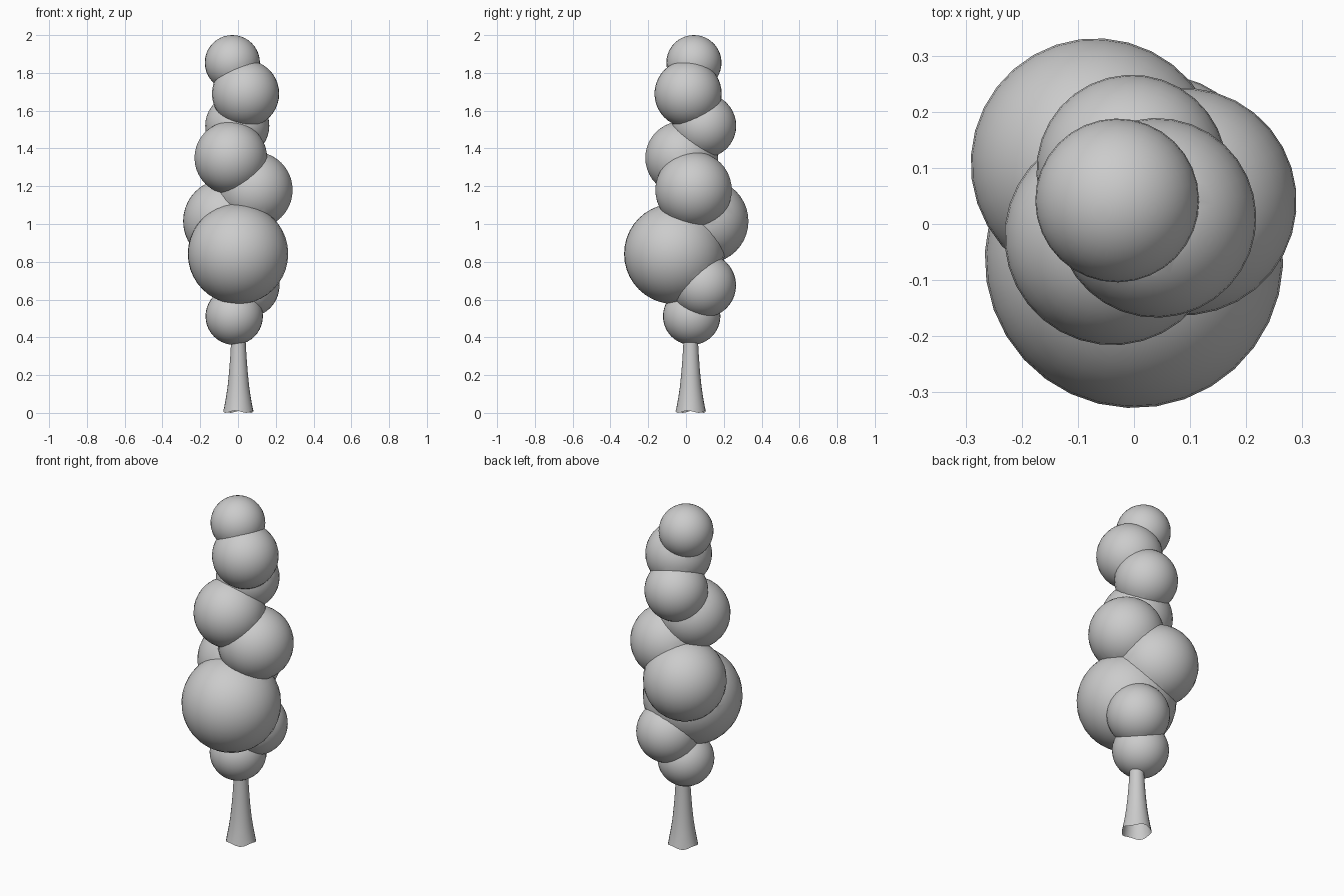
import bpy, bmesh, math

if "Cube" in bpy.data.objects:
    bpy.data.objects.remove(bpy.data.objects["Cube"])

# Foliage clumps: x, y, z, radius
CLUMPS = [
    (-0.02, 0.03, 0.512, 0.152),
    (0.05, 0.095, 0.675, 0.170),
    (0.0, -0.062, 0.842, 0.266),
    (-0.068, 0.108, 1.015, 0.223),
    (0.087, 0.04, 1.18, 0.203),
    (-0.038, -0.023, 1.35, 0.193),
    (-0.004, 0.096, 1.52, 0.170),
    (0.04, 0.011, 1.69, 0.178),
    (-0.03, 0.042, 1.854, 0.146),
]


def smooth(obj, degrees):
    bpy.ops.object.select_all(action='DESELECT')
    obj.select_set(True)
    bpy.context.view_layer.objects.active = obj
    bpy.ops.object.shade_smooth_by_angle(angle=math.radians(degrees))


def clump(i, x, y, z, r):
    bpy.ops.mesh.primitive_uv_sphere_add(segments=32, ring_count=20, radius=r,
                                         location=(x, y, z), rotation=(0, 0, 0.37 * i))
    obj = bpy.context.object
    obj.name = f"foliage_clump_{i}"
    return obj


# Foliage: clumps joined into one skin
parts = [clump(i, *c) for i, c in enumerate(CLUMPS)]
foliage = parts[0]
foliage.name = "foliage"
for part in parts[1:]:
    bpy.context.view_layer.objects.active = foliage
    mod = foliage.modifiers.new("join", 'BOOLEAN')
    mod.operation = 'UNION'
    mod.solver = 'EXACT'
    mod.object = part
    bpy.ops.object.modifier_apply(modifier=mod.name)
    bpy.data.objects.remove(part, do_unlink=True)
smooth(foliage, 50)

# Trunk: flared tube, open below, with a gently lobed foot
PROFILE = [(0.0, 0.080), (0.03, 0.075), (0.08, 0.066), (0.14, 0.057),
           (0.22, 0.049), (0.30, 0.043), (0.37, 0.039), (0.42, 0.038)]
SIDES = 24
bm = bmesh.new()
rings = []
for k, (z, r) in enumerate(PROFILE):
    ring = []
    for s in range(SIDES):
        a = 2 * math.pi * s / SIDES
        lift = 0.006 * (1 + math.cos(4 * a + 0.8)) if k == 0 else 0
        ring.append(bm.verts.new((0.002 + r * math.cos(a), 0.025 + r * math.sin(a), z + lift)))
    rings.append(ring)
for lo, hi in zip(rings, rings[1:]):
    for s in range(SIDES):
        t = (s + 1) % SIDES
        bm.faces.new((lo[s], lo[t], hi[t], hi[s]))
mesh = bpy.data.meshes.new("trunk")
bm.to_mesh(mesh)
bm.free()
trunk = bpy.data.objects.new("trunk", mesh)
bpy.context.collection.objects.link(trunk)
smooth(trunk, 40)
